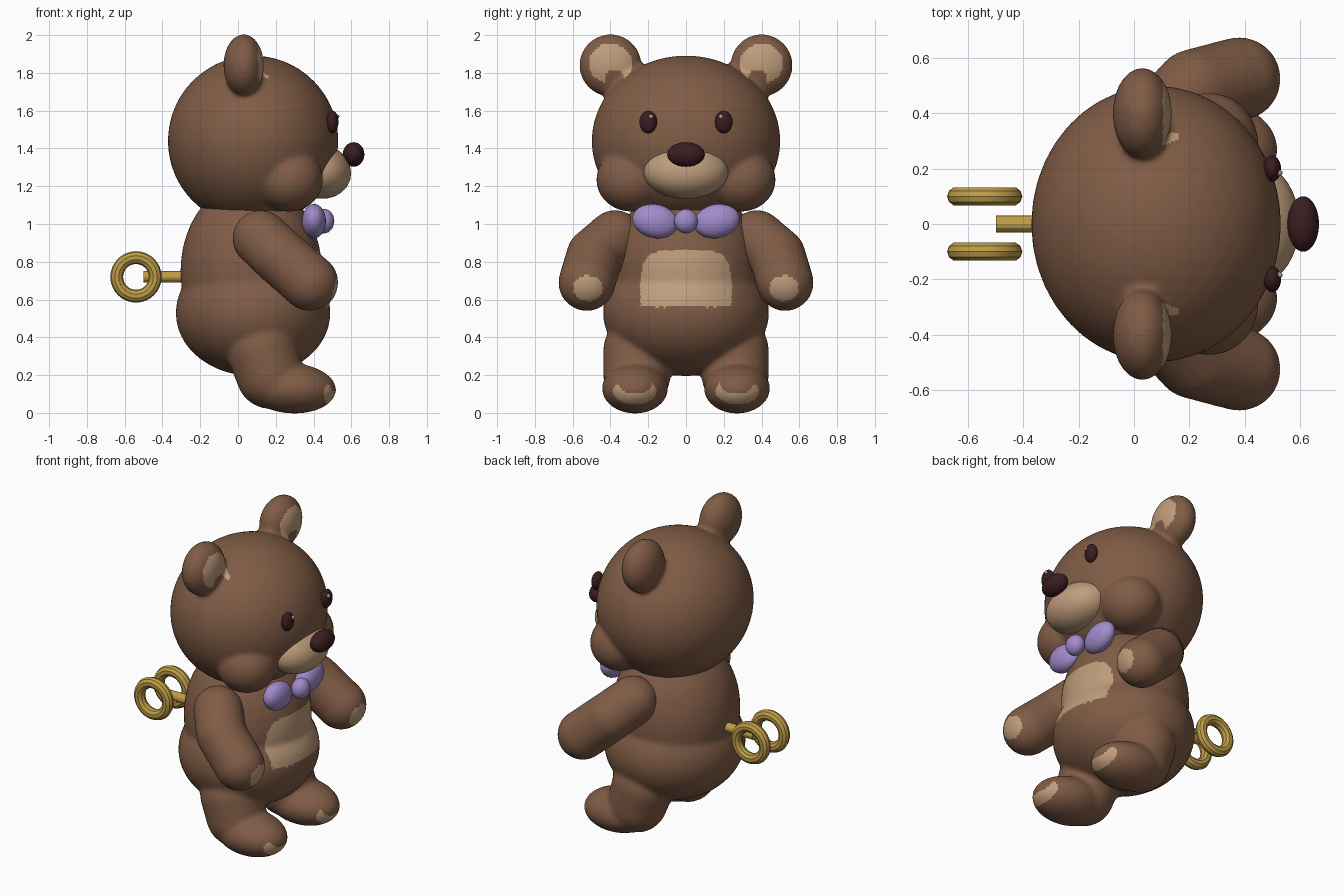
import bpy, bmesh, math
from mathutils import Matrix, Vector

if "Cube" in bpy.data.objects:
    bpy.data.objects.remove(bpy.data.objects["Cube"])


def material(name, rgb):
    m = bpy.data.materials.new(name)
    m.diffuse_color = (*rgb, 1)
    m.use_nodes = True
    m.node_tree.nodes["Principled BSDF"].inputs["Base Color"].default_value = m.diffuse_color
    return m


BROWN = material("brown fur", (0.216, 0.107, 0.061))
CREAM = material("cream fur", (0.52, 0.335, 0.20))
DARK = material("dark brown", (0.042, 0.012, 0.014))
LILAC = material("lilac", (0.36, 0.26, 0.60))
BRASS = material("brass", (0.52, 0.34, 0.065))


def add_object(name, bm, *mats):
    me = bpy.data.meshes.new(name)
    bm.to_mesh(me)
    bm.free()
    for m in mats:
        me.materials.append(m)
    ob = bpy.data.objects.new(name, me)
    bpy.context.collection.objects.link(ob)
    return ob


def ball(bm, c, r, rot=Matrix(), detail=4):
    mat = Matrix.Translation(c) @ rot @ Matrix.Diagonal((*r, 1))
    bmesh.ops.create_icosphere(bm, subdivisions=detail, radius=1, matrix=mat)


def ellipsoid(name, c, r, mat, rot=Matrix(), detail=4):
    bm = bmesh.new()
    ball(bm, c, r, rot, detail)
    ob = add_object(name, bm, mat)
    ob.data.shade_smooth()
    return ob


def limb(bm, path):
    """Overlapping balls along a path of (centre, radius)."""
    for (a, ra), (b, rb) in zip(path, path[1:]):
        for i in range(9):
            t = i / 8
            r = ra + (rb - ra) * t
            ball(bm, Vector(a).lerp(Vector(b), t), (r, r, r), detail=3)


def plush(name, bm, is_cream, voxel=0.014, smooth=8):
    """Fuse the shapes into one soft skin and colour the pads by a rule."""
    ob = add_object(name, bm)
    mod = ob.modifiers.new("fuse", 'REMESH')
    mod.mode, mod.voxel_size = 'VOXEL', voxel
    mod = ob.modifiers.new("soften", 'SMOOTH')
    mod.factor, mod.iterations = 0.5, smooth
    dg = bpy.context.evaluated_depsgraph_get()
    me = bpy.data.meshes.new_from_object(ob.evaluated_get(dg))
    ob.modifiers.clear()
    ob.data = me
    me.materials.clear()
    me.materials.append(BROWN)
    me.materials.append(CREAM)
    for p in me.polygons:
        x, y, z = p.center
        p.material_index = int(is_cream(x, abs(y), z))
    me.shade_smooth()
    return ob


def inside(y, z, cy, cz, ry, rz):
    return ((y - cy) / ry) ** 2 + ((z - cz) / rz) ** 2 < 1


# Torso with legs and feet
bm = bmesh.new()
ball(bm, (0.08, 0, 0.53), (0.41, 0.44, 0.335))
ball(bm, (0.07, 0, 0.75), (0.375, 0.39, 0.48))
for s in (-1, 1):
    limb(bm, [((0.13, s * 0.25, 0.33), 0.19), ((0.17, s * 0.26, 0.2), 0.18)])
    ball(bm, (0.285, s * 0.27, 0.13), (0.235, 0.175, 0.133),
         Matrix.Rotation(math.radians(3), 4, 'Y'))


def body_pads(x, y, z):
    if x < 0.2:
        return False
    belly = 0.56 < z < 0.86 and (y / 0.24) ** 4 + (max(z - 0.62, 0) / 0.245) ** 4 < 1
    toes = (x > 0.4 and inside(y, z, 0.27, 0.115, 0.115, 0.07)
            and not inside(y, z, 0.27, 0.165, 0.09, 0.065))
    return belly or toes


plush("body", bm, body_pads)

# Head with cheeks and ears
bm = bmesh.new()
ball(bm, (0.08, 0, 1.44), (0.452, 0.5, 0.452))
ball(bm, (0.1, 0, 1.24), (0.32, 0.36, 0.18))
for s in (-1, 1):
    ball(bm, (0.27, s * 0.29, 1.235), (0.18, 0.185, 0.17))
    ball(bm, (0.03, s * 0.4, 1.84), (0.107, 0.165, 0.165))


def ear_lining(x, y, z):
    return (x > 0.06 and y > 0.26 and inside(y, z, 0.4, 1.85, 0.115, 0.105)
            and not inside(y, z, 0.38, 1.775, 0.05, 0.045))


plush("head", bm, ear_lining)

# Arms with paw pads
for s, side in ((-1, "right"), (1, "left")):
    bm = bmesh.new()
    limb(bm, [((0.12, s * 0.375, 0.925), 0.15), ((0.22, s * 0.483, 0.83), 0.152),
              ((0.38, s * 0.525, 0.69), 0.152)])
    plush(side + "_arm", bm,
          lambda x, y, z: x > 0.4 and inside(y, z, 0.52, 0.66, 0.078, 0.068))

# Face
ellipsoid("muzzle", (0.43, 0, 1.28), (0.17, 0.225, 0.145), CREAM,
          Matrix.Rotation(math.radians(15), 4, 'Y'))
ellipsoid("nose", (0.612, 0, 1.368), (0.057, 0.1, 0.065), DARK)
for s, side in ((-1, "right"), (1, "left")):
    ellipsoid(side + "_eye", (0.5, s * 0.2, 1.54), (0.032, 0.047, 0.06), DARK, detail=3)
    ellipsoid(side + "_eye_glint", (0.525, s * 0.185, 1.568), (0.012,) * 3, CREAM, detail=2)
    # Bow tie wings
    ellipsoid(side + "_bow_wing", (0.402, s * 0.163, 1.015), (0.064, 0.123, 0.09), LILAC,
              Matrix.Rotation(math.radians(s * 12), 4, 'X'), 3)
ellipsoid("bow_knot", (0.455, 0, 1.015), (0.055, 0.063, 0.065), LILAC, detail=3)

# Wind-up key: shaft and two rings
bm = bmesh.new()
bmesh.ops.create_cone(bm, cap_ends=True, segments=12, radius1=0.03, radius2=0.03, depth=0.3,
                      matrix=Matrix.Translation((-0.35, 0, 0.72)) @ Matrix.Rotation(math.pi / 2, 4, 'Y'))
add_object("key_shaft", bm, BRASS)
for s, side in ((-1, "right"), (1, "left")):
    bpy.ops.mesh.primitive_torus_add(location=(-0.54, s * 0.1, 0.72), rotation=(math.pi / 2, 0, 0),
                                     major_segments=32, minor_segments=10,
                                     major_radius=0.102, minor_radius=0.034)
    ring = bpy.context.object
    ring.name = side + "_key_ring"
    ring.data.materials.append(BRASS)
    bpy.ops.object.shade_smooth_by_angle(angle=math.radians(30))
